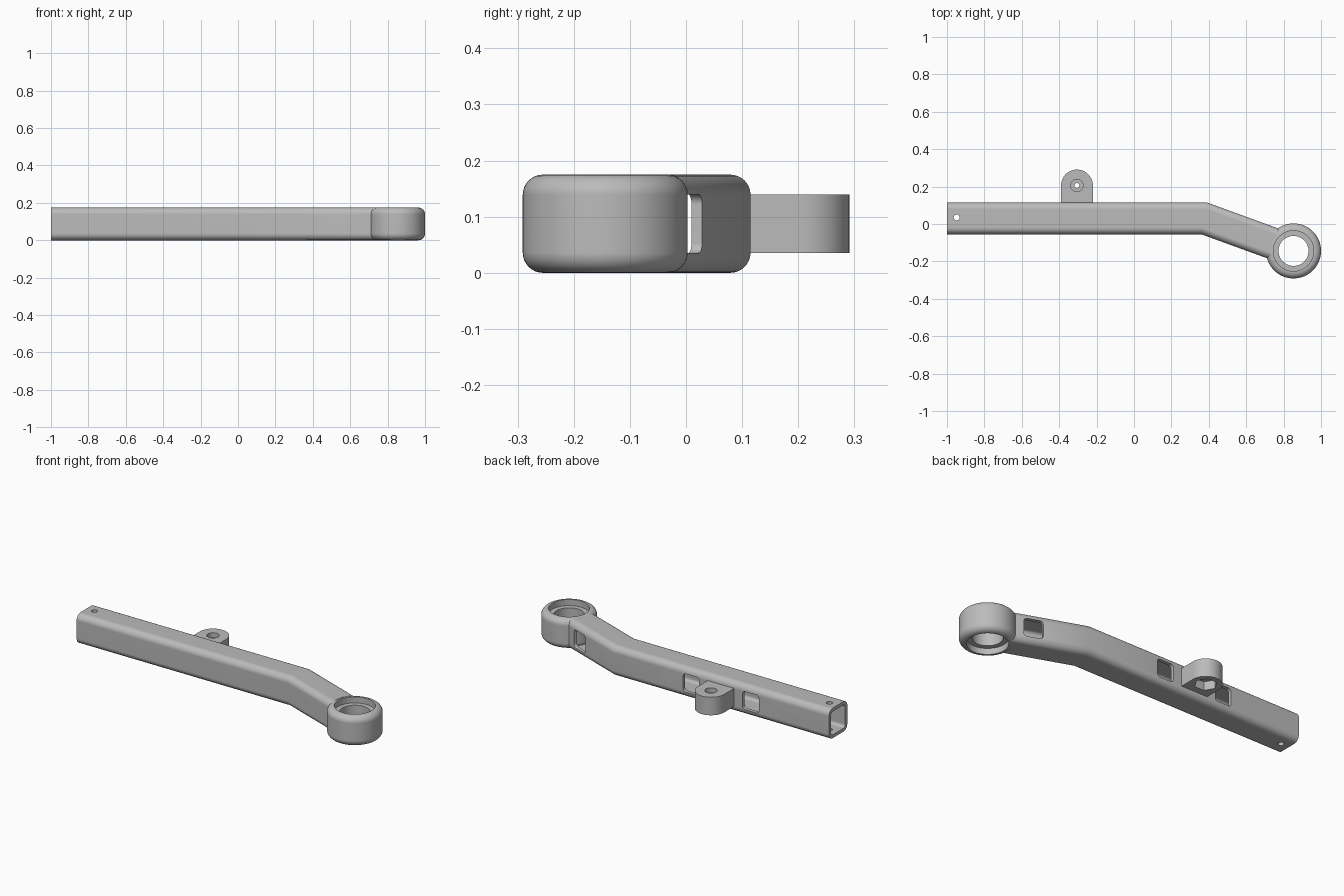
import bpy, bmesh, math
from mathutils import Vector, Matrix

if "Cube" in bpy.data.objects:
    bpy.data.objects.remove(bpy.data.objects["Cube"], do_unlink=True)

H = 0.175                      # tube height
W = 0.17                       # tube width
WALL = 0.02
BEND = math.radians(20)
AXIS_Y = 0.03
BEND_X = 0.375
RING = Vector((0.853, -0.144, 0))
LUG_X, LUG_Y, LUG_R = -0.305, 0.206, 0.085

metal = bpy.data.materials.new("satin grey")
metal.use_nodes = True
grey = (0.5, 0.5, 0.5, 1)
metal.diffuse_color = grey
metal.node_tree.nodes["Principled BSDF"].inputs["Base Color"].default_value = grey


def rounded_rect(w, h, r, steps=8):
    pts = []
    for k, (sx, sy) in enumerate([(1, 1), (-1, 1), (-1, -1), (1, -1)]):
        for i in range(steps + 1):
            a = math.radians(90) * (k + i / steps)
            pts.append((sx * (w / 2 - r) + r * math.cos(a),
                        sy * (h / 2 - r) + r * math.sin(a)))
    return pts


def circle(r, n=64, x=0, y=0):
    return [(x + r * math.cos(math.tau * i / n), y + r * math.sin(math.tau * i / n))
            for i in range(n)]


def loft(name, loops, closed=False):
    """Skin between matching loops, capped unless it closes on itself."""
    bm = bmesh.new()
    rings = [[bm.verts.new(p) for p in loop] for loop in loops]
    n = len(rings[0])
    pairs = list(zip(rings, rings[1:]))
    if closed:
        pairs.append((rings[-1], rings[0]))
    else:
        bm.faces.new(rings[0])
        bm.faces.new(rings[-1])
    for a, b in pairs:
        for i in range(n):
            j = (i + 1) % n
            bm.faces.new((a[i], a[j], b[j], b[i]))
    bmesh.ops.recalc_face_normals(bm, faces=bm.faces[:])
    mesh = bpy.data.meshes.new(name)
    bm.to_mesh(mesh)
    bm.free()
    mesh.materials.append(metal)
    obj = bpy.data.objects.new(name, mesh)
    bpy.context.collection.objects.link(obj)
    return obj


def prism(name, outline, z0, z1):
    return loft(name, [[(x, y, z) for x, y in outline] for z in (z0, z1)])


def bent_tube(name, section, start_x):
    """Sweep a section along the straight arm and its mitred bend."""
    end = Vector((BEND_X, AXIS_Y)) + 0.505 * Vector((math.cos(BEND), -math.sin(BEND)))
    stations = [((start_x, AXIS_Y), (0, 1)),
                ((BEND_X, AXIS_Y), (math.tan(BEND / 2), 1)),
                (end, (math.sin(BEND), math.cos(BEND)))]
    return loft(name, [[(c[0] + u * d[0], c[1] + u * d[1], H / 2 + v) for u, v in section]
                       for c, d in stations])


def cut(target, cutter):
    mod = target.modifiers.new("cut", "BOOLEAN")
    mod.operation = "DIFFERENCE"
    mod.solver = "EXACT"
    mod.object = cutter
    bpy.context.view_layer.objects.active = target
    bpy.ops.object.modifier_apply(modifier=mod.name)
    bpy.data.objects.remove(cutter, do_unlink=True)


# Hollow bent arm, open at its right end
arm = bent_tube("arm_tube", rounded_rect(W, H, 0.036), -1)
cut(arm, bent_tube("bore", rounded_rect(W - 2 * WALL, H - 2 * WALL, 0.018), -1.1))
cut(arm, prism("ring_clearance", circle(0.122, x=RING.x, y=RING.y), -0.1, 0.3))

# Pin hole through the open end
cut(arm, prism("pin_hole", circle(0.016, 24, -0.948, 0.035), -0.1, 0.3))

# Rounded windows in the back wall: two beside the lug, one past the bend
back = AXIS_Y + W / 2
windows = [((LUG_X - 0.192, back), 0), ((LUG_X + 0.192, back), 0)]
s = 0.305
windows.append(((0.39 + s * math.cos(BEND), back - s * math.sin(BEND)), -BEND))
for (x, y), turn in windows:
    place = Matrix.Translation((x, y, H / 2)) @ Matrix.Rotation(turn, 4, "Z")
    shape = rounded_rect(0.105, 0.105, 0.018, 5)
    cut(arm, loft("window", [[place @ Vector((u, d, v)) for u, v in shape]
                             for d in (-0.05, 0.05)]))

# Bearing ring: rounded rim, counterbored on both faces
fillet, bore, seat, depth = 0.036, 0.08, 0.108, 0.035
R = 0.147
half = [(bore, H - depth), (seat, H - depth), (seat, H)]
for i in range(9):
    a = math.radians(90) * (1 - i / 8)
    half.append((R - fillet + fillet * math.cos(a), H - fillet + fillet * math.sin(a)))
profile = half + [(r, H - z) for r, z in reversed(half)]
N = 96
ring_loops = []
for i in range(N):
    a = math.tau * i / N
    ring_loops.append([(RING.x + r * math.cos(a), RING.y + r * math.sin(a), z)
                       for r, z in profile])
ring = loft("bearing_ring", ring_loops, closed=True)

# Mounting lug: round-ended block with bolt seat above and nut pocket below
base = back - WALL / 2
outline = [(LUG_X + LUG_R, base)]
for i in range(33):
    a = math.pi * i / 32
    outline.append((LUG_X + LUG_R * math.cos(a), LUG_Y + LUG_R * math.sin(a)))
outline.append((LUG_X - LUG_R, base))
lug = prism("mounting_lug", outline, 0.035, 0.14)
cut(lug, prism("bolt_hole", circle(0.013, 24, LUG_X, LUG_Y), 0, 0.3))
cut(lug, prism("bolt_seat", circle(0.033, 40, LUG_X, LUG_Y), 0.112, 0.3))
cut(lug, prism("nut_pocket", circle(0.06, 6, LUG_X, LUG_Y), 0, 0.085))

# Smooth fillets, crisp edges
for obj in (arm, ring, lug):
    bpy.ops.object.select_all(action="DESELECT")
    obj.select_set(True)
    bpy.context.view_layer.objects.active = obj
    bpy.ops.object.shade_smooth_by_angle(angle=math.radians(30))
    weighted = obj.modifiers.new("weighted normals", "WEIGHTED_NORMAL")
    weighted.keep_sharp = True
